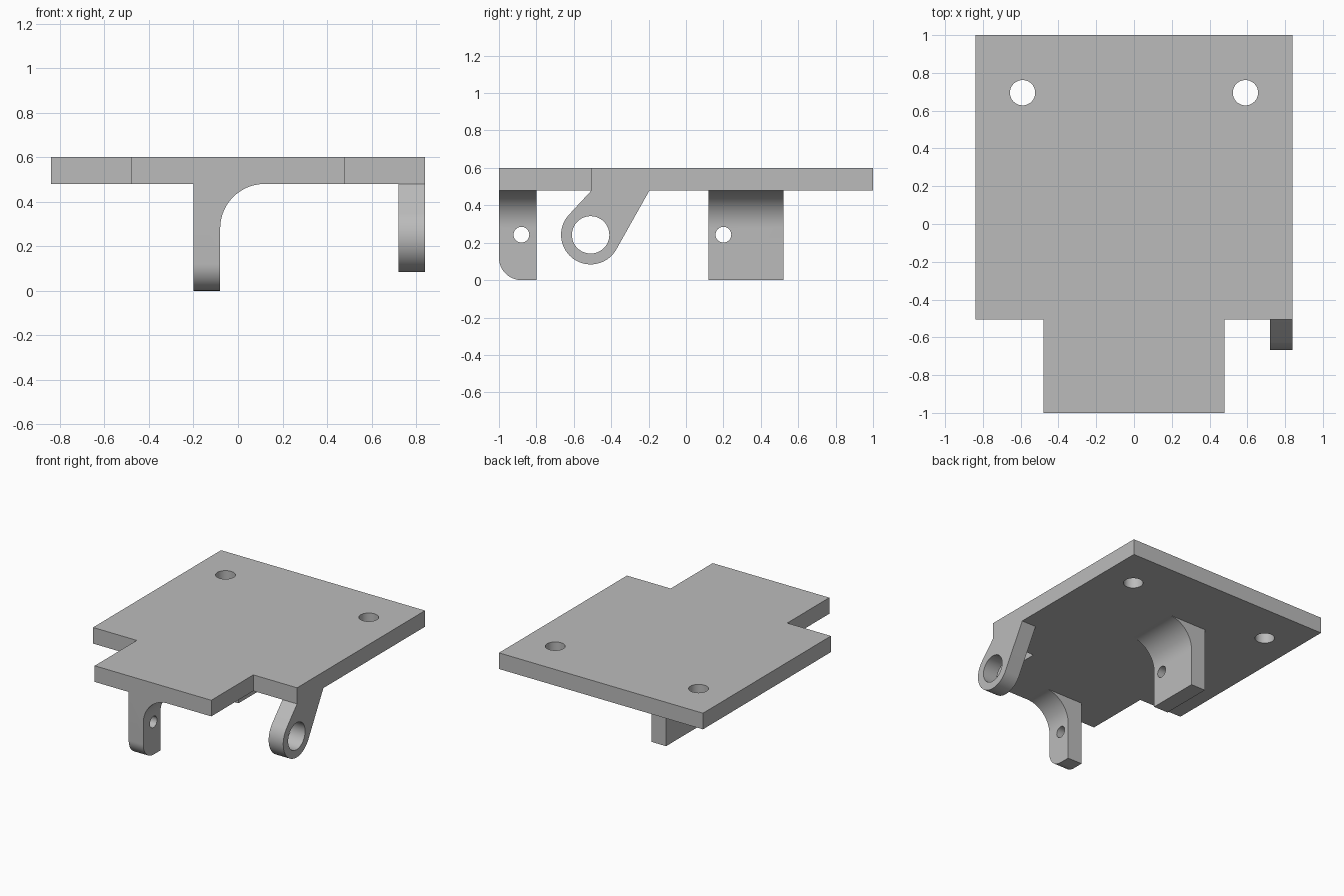
import bpy, bmesh
from math import sin, cos, pi, radians, atan2, acos, hypot
from mathutils import Vector

cube = bpy.data.objects.get("Cube")
if cube:
    bpy.data.objects.remove(cube, do_unlink=True)

TOP, UNDER = 0.60, 0.48          # plate faces
GREY = (0.5, 0.5, 0.5, 1)
grey = bpy.data.materials.new("plain grey")
grey.use_nodes = True
grey.diffuse_color = GREY
grey.node_tree.nodes["Principled BSDF"].inputs["Base Color"].default_value = GREY

# Maps a profile point (a, b) at depth d into space, for each extrusion axis
PLACE = {"x": lambda a, b, d: (d, a, b),
         "y": lambda a, b, d: (a, d, b),
         "z": lambda a, b, d: (a, b, d)}


def arc(ca, cb, r, start, end, steps):
    angles = [start + (end - start) * i / steps for i in range(steps + 1)]
    return [(ca + r * cos(t), cb + r * sin(t)) for t in angles]


def prism(name, profile, axis, near, far):
    """Extrude a closed profile along an axis."""
    bm = bmesh.new()
    face = bm.faces.new([bm.verts.new(PLACE[axis](a, b, near)) for a, b in profile])
    moved = bmesh.ops.extrude_face_region(bm, geom=[face])["geom"]
    bmesh.ops.translate(bm, vec=Vector(PLACE[axis](0, 0, far - near)),
                        verts=[g for g in moved if isinstance(g, bmesh.types.BMVert)])
    bmesh.ops.recalc_face_normals(bm, faces=bm.faces)
    mesh = bpy.data.meshes.new(name)
    bm.to_mesh(mesh)
    bm.free()
    mesh.materials.append(grey)
    obj = bpy.data.objects.new(name, mesh)
    bpy.context.collection.objects.link(obj)
    return obj


def combine(obj, tool, operation):
    """Apply a boolean with a temporary tool."""
    tool.hide_render = True
    mod = obj.modifiers.new("shape", "BOOLEAN")
    mod.operation, mod.object, mod.solver = operation, tool, "EXACT"
    graph = bpy.context.evaluated_depsgraph_get()
    result = bpy.data.meshes.new_from_object(obj.evaluated_get(graph))
    obj.modifiers.clear()
    obj.data = result
    bpy.data.objects.remove(tool, do_unlink=True)


def drill(obj, axis, a, b, r):
    circle = arc(a, b, r, 0, 2 * pi, 48)[:-1]
    combine(obj, prism("drill", circle, axis, -2, 2), "DIFFERENCE")


# Plate with a narrower front tongue and two mounting holes
half = [(0.48, -1), (0.48, -0.505), (0.84, -0.505), (0.84, 1)]
outline = half + [(-x, y) for x, y in reversed(half)]
plate = prism("mounting_plate", outline, "z", UNDER, TOP)
for side in (-1, 1):
    drill(plate, "z", side * 0.59, 0.695, 0.067)

# Hanging brackets, filleted into the plate on their left side
bracket_profile = [(-0.20, 0), (-0.08, 0)] + arc(0.12, 0.28, 0.2, pi, pi / 2, 20) + [(-0.20, UNDER)]
front_bracket = prism("front_bracket", bracket_profile, "y", -1, -0.80)
rear_bracket = prism("rear_bracket", bracket_profile, "y", 0.12, 0.52)

# Round the lower front corner of the front bracket
rounded = arc(-0.88, 0.12, 0.12, pi, 1.5 * pi, 16) + [(-0.5, 0), (-0.5, 1), (-1, 1)]
combine(front_bracket, prism("rounding", rounded, "x", -1, 1), "INTERSECT")
drill(front_bracket, "x", -0.88, 0.243, 0.042)
drill(rear_bracket, "x", 0.20, 0.243, 0.042)

# Pivot lug: a ring whose outline runs tangentially up to the plate
cy, cz, ring = -0.51, 0.242, 0.158


def tangent_angle(y, turn):
    dy, dz = y - cy, UNDER - cz
    return atan2(dz, dy) + turn * acos(ring / hypot(dy, dz))


front_y, back_y = -0.505, -0.195
lug_profile = [(back_y, UNDER), (front_y, UNDER)] + arc(
    cy, cz, ring, tangent_angle(front_y, 1), tangent_angle(back_y, -1) + 2 * pi, 36)
lug = prism("pivot_lug", lug_profile, "x", 0.72, 0.84)
drill(lug, "x", cy, cz, 0.10)

# Smooth the curved walls, keep the edges crisp
bpy.ops.object.select_all(action="DESELECT")
for part in (plate, front_bracket, rear_bracket, lug):
    part.select_set(True)
bpy.context.view_layer.objects.active = plate
bpy.ops.object.shade_smooth_by_angle(angle=radians(30))
